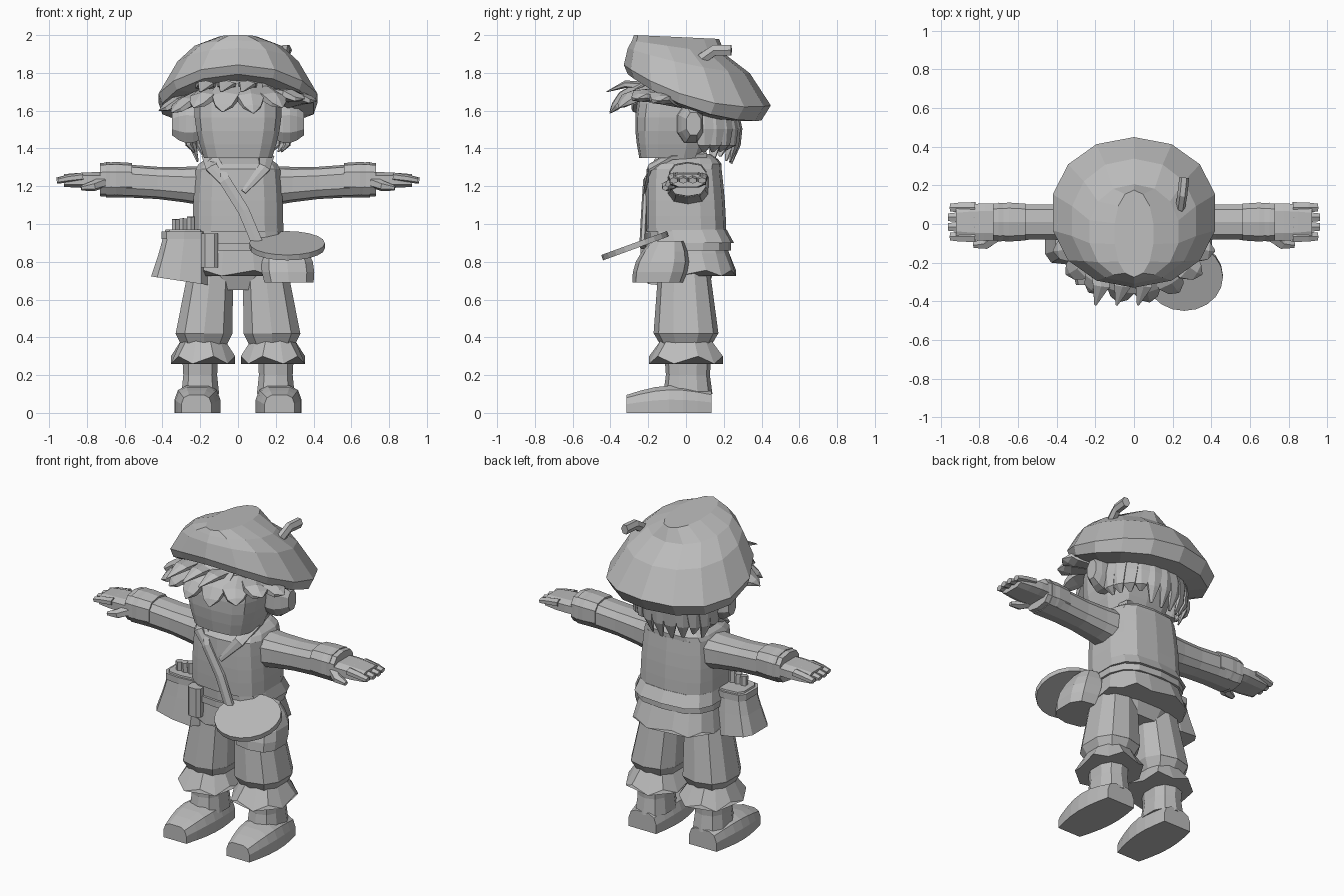
import bpy, bmesh, math, random
from mathutils import Vector

random.seed(4)
cube = bpy.data.objects.get("Cube")
if cube:
    bpy.data.objects.remove(cube, do_unlink=True)

shade = 0.5
grey = bpy.data.materials.new("plain grey")
grey.use_nodes = True
grey.diffuse_color = (shade, shade, shade, 1)
grey.node_tree.nodes["Principled BSDF"].inputs["Base Color"].default_value = (shade, shade, shade, 1)


def skin(name, rings, side=1):
    """Join equal-length rings of points into a closed, flat-shaded solid."""
    bm = bmesh.new()
    loops = [[bm.verts.new((p[0] * side, p[1], p[2])) for p in ring] for ring in rings]
    for lower, upper in zip(loops, loops[1:]):
        for i in range(len(lower)):
            bm.faces.new((lower[i - 1], lower[i], upper[i], upper[i - 1]))
    bm.faces.new(loops[0])
    bm.faces.new(loops[-1])
    bmesh.ops.recalc_face_normals(bm, faces=bm.faces)
    mesh = bpy.data.meshes.new(name)
    bm.to_mesh(mesh)
    bm.free()
    mesh.materials.append(grey)
    obj = bpy.data.objects.new(name, mesh)
    bpy.context.collection.objects.link(obj)
    return obj


def outline(count, power):
    """Unit rounded-square outline."""
    points = []
    for i in range(count):
        angle = (i + 0.5) * math.tau / count
        points.append([math.copysign(abs(f(angle)) ** power, f(angle)) for f in (math.cos, math.sin)])
    widest = max(p[0] for p in points)
    return [(u / widest, v / widest) for u, v in points]


def barrel(name, axis, start, end, centre, size, taper=1, bulge=0, shift=(0, 0),
           steps=4, count=12, power=0.7, side=1):
    """Tapered, swollen solid along an axis; centre and half size are on the other two axes."""
    rings = []
    for step in range(steps + 1):
        t = step / steps
        scale = 1 + (taper - 1) * t + bulge * math.sin(math.pi * t)
        ring = []
        for u, v in outline(count, power):
            point = [centre[0] + shift[0] * t + u * size[0] * scale,
                     centre[1] + shift[1] * t + v * size[1] * scale]
            point.insert("xyz".index(axis), start + (end - start) * t)
            ring.append(point)
        rings.append(ring)
    return skin(name, rings, side)


def sweep(name, path, width, tip=1, flat=0.4, hint=(0, -1, 0), side=1):
    """Flattened tube along a path, narrowing to the tip; the hint faces its thin side."""
    path = [Vector(p) for p in path]
    last = len(path) - 1
    rings = []
    for i, point in enumerate(path):
        along = (path[min(i + 1, last)] - path[max(i - 1, 0)]).normalized()
        across = along.cross(Vector(hint)).normalized()
        out = across.cross(along)
        reach = width * (1 - (1 - tip) * (i / last) ** 2)
        rings.append([point + (across * u + out * v * flat) * reach for u, v in outline(6, 1)])
    return skin(name, rings, side)


def zigzag(obj, low, high, depth):
    """Ragged hem: move alternate vertices between two heights up and down."""
    for i, vertex in enumerate(obj.data.vertices):
        if low < vertex.co.z < high:
            vertex.co.z += depth * (-1) ** i


# Beret: tilted rings from a front point to a back point, with a half width and a sag at the sides
beret_rings = []
for front_y, front_z, back_y, back_z, half_width, sag in (
        (-0.25, 1.77, 0.25, 1.55, 0.3, 0.05), (-0.3, 1.79, 0.39, 1.55, 0.4, 0.06),
        (-0.32, 1.84, 0.44, 1.63, 0.42, 0.07), (-0.3, 1.93, 0.33, 1.8, 0.32, 0.02),
        (-0.28, 1.97, 0.2, 1.9, 0.23, 0), (-0.27, 2, 0.17, 1.98, 0.1, 0)):
    front, back = Vector((0, front_y, front_z)), Vector((0, back_y, back_z))
    beret_rings.append([front.lerp(back, (v + 1) / 2) + Vector((u * half_width, 0, -sag * u * u))
                        for u, v in outline(14, 0.95)])
skin("beret", beret_rings)
sweep("beret_stem", [(0.2, 0.05, 1.83), (0.24, 0.09, 1.88), (0.25, 0.15, 1.92), (0.26, 0.24, 1.92)],
      width=0.028, flat=0.8, hint=(1, 0, 0))

# Head and neck
barrel("head", "z", 1.35, 1.78, centre=(0, -0.08), size=(0.18, 0.165), taper=1.15, bulge=0.2,
       shift=(0, 0.05), steps=6, count=14, power=0.6)
barrel("neck", "z", 1.25, 1.42, centre=(0, -0.01), size=(0.12, 0.1), taper=0.8, steps=1, count=8)

# Broad fringe locks fanning out from under the beret, with small curls above
for i in range(8):
    angle = math.radians(22 * i - 77)
    dx, dy = math.sin(angle), -math.cos(angle)
    root = Vector((0.24 * dx, 0.17 * dy - 0.04, 1.76 - 0.1 * abs(dx)))
    tip = Vector((0.43 * dx, 0.35 * dy - 0.06, random.uniform(1.58, 1.67)))
    middle = root.lerp(tip, 0.55) + Vector((0, -0.02, 0.01))
    sweep(f"fringe_lock_{i + 1}", [root, middle, middle.lerp(tip, 0.6), tip],
          width=0.08, tip=0.05, hint=(dx, dy, 0.6))
for i in range(3):
    x = 0.11 * i - 0.17
    sweep(f"fringe_curl_{i + 1}", [(x, -0.22, 1.73), (x, -0.32, 1.74), (x - 0.03, -0.42, 1.7)],
          width=0.055, tip=0.1, hint=(0, -0.4, 1))

# Back hair hanging round the nape
for i in range(11):
    angle = math.radians(17 * i - 85)
    dx, dy = math.sin(angle), math.cos(angle)
    sweep(f"back_lock_{i + 1}",
          [(dx * reach, 0.08 + dy * (reach - 0.07), z) for reach, z in (
              (0.23, 1.62), (0.26, 1.5), (0.26, 1.42), (0.23, random.uniform(1.31, 1.4)))],
          width=0.055, tip=0.15, flat=0.5, hint=(dx, dy, 0))

# Jacket with a flared hem, tunic skirt, belt and hips
barrel("jacket", "z", 0.96, 1.29, centre=(0, 0), size=(0.24, 0.21), taper=0.93,
       shift=(0, -0.01), bulge=0.02, count=14, power=0.65)
barrel("jacket_hem", "z", 0.9, 0.97, centre=(0, 0.025), size=(0.26, 0.225), taper=0.92,
       shift=(0, -0.02), steps=1, count=14, power=0.65)
barrel("shoulders", "z", 1.29, 1.37, centre=(0, -0.01), size=(0.223, 0.195), taper=0.5,
       bulge=0.12, shift=(0, 0.04), steps=3, count=14, power=0.65)
skirt = barrel("tunic_skirt", "z", 0.74, 0.95, centre=(0, 0.03), size=(0.27, 0.235), taper=0.82,
               shift=(0, -0.03), steps=2, count=16)
zigzag(skirt, 0.7, 0.75, depth=0.015)
barrel("belt", "z", 0.86, 0.9, centre=(0, 0.01), size=(0.255, 0.225), steps=1, count=14)
barrel("hips", "z", 0.65, 0.82, centre=(0, 0), size=(0.17, 0.11), taper=1.3, bulge=0.15, steps=2)
barrel("belt_pouch", "z", 0.77, 0.95, centre=(-0.15, -0.2), size=(0.045, 0.04), steps=1, count=8)
sweep("shoulder_strap", [(-0.15, 0, 1.37), (-0.13, -0.15, 1.34), (-0.07, -0.21, 1.23),
                         (0.03, -0.22, 1.07), (0.11, -0.23, 0.88)], width=0.03, flat=0.5)

for side, word in ((1, "left"), (-1, "right")):
    # Ear and collar lapel
    barrel(word + "_ear", "x", 0.2, 0.35, centre=(0.01, 1.53), size=(0.055, 0.085), taper=0.7,
           bulge=0.35, shift=(0.03, 0), count=8, power=0.9, side=side)
    sweep(word + "_lapel", [(0.1, 0.1, 1.37), (0.15, -0.08, 1.36), (0.14, -0.19, 1.3), (0.03, -0.22, 1.17)],
          width=0.045, tip=0.3, hint=(0.3, -0.7, 0.6), side=side)

    # Sleeve, cuff and hand
    barrel(word + "_sleeve", "x", 0.15, 0.7, centre=(0.01, 1.2), size=(0.115, 0.105), taper=0.87,
           bulge=-0.15, shift=(0, 0.035), count=10, side=side)
    barrel(word + "_cuff", "x", 0.56, 0.73, centre=(0.01, 1.235), size=(0.095, 0.085), bulge=0.06,
           steps=2, count=10, side=side)
    barrel(word + "_palm", "x", 0.7, 0.92, centre=(0.01, 1.235), size=(0.095, 0.04), taper=0.85,
           shift=(0, -0.005), bulge=0.08, steps=3, count=8, power=0.6, side=side)
    for i in range(4):
        y = 0.05 * i - 0.065
        length = 0.12 if i in (1, 2) else 0.11
        sweep(f"{word}_finger_{i + 1}", [(0.82, y, 1.25), (0.9, y, 1.24), (0.84 + length, y, 1.23)],
              width=0.028, tip=0.7, flat=0.7, hint=(0, 0, 1), side=side)
    sweep(word + "_thumb", [(0.72, -0.06, 1.22), (0.77, -0.1, 1.2), (0.83, -0.11, 1.19)],
          width=0.035, tip=0.4, flat=0.8, hint=(0, 0, 1), side=side)

    # Trouser leg with a gathered knee and a ragged frill
    barrel(word + "_trouser_leg", "z", 0.42, 0.75, centre=(0.18, 0), size=(0.15, 0.165), taper=0.8,
           shift=(-0.035, -0.01), count=10, power=0.8, side=side)
    barrel(word + "_trouser_gather", "z", 0.36, 0.42, centre=(0.18, 0), size=(0.12, 0.13), taper=1.26,
           steps=1, count=10, power=0.8, side=side)
    frill = barrel(word + "_trouser_frill", "z", 0.28, 0.38, centre=(0.185, 0), size=(0.17, 0.195),
                   taper=0.7, steps=1, power=0.85, side=side)
    zigzag(frill, 0.2, 0.3, depth=0.02)

    # Boot with a rounded toe and a flat sole
    barrel(word + "_boot_shaft", "z", 0.1, 0.3, centre=(0.2, 0.01), size=(0.1, 0.125), taper=0.95,
           bulge=-0.08, steps=2, count=10, power=0.8, side=side)
    foot = barrel(word + "_boot_foot", "y", -0.315, 0.135, centre=(0.22, 0), size=(0.08, 0.095), taper=1.2,
                  bulge=0.42, shift=(-0.01, 0), steps=6, power=0.55, side=side)
    for vertex in foot.data.vertices:
        vertex.co.z = max(vertex.co.z, 0)

# Paint board at the left hip, dipping towards the front
bpy.ops.mesh.primitive_cylinder_add(vertices=20, radius=1, depth=1, location=(0.26, -0.27, 0.885),
                                    rotation=(math.radians(20), 0, 0))
board = bpy.context.object
board.name = "paint_board"
board.scale = (0.2, 0.185, 0.03)
board.data.materials.append(grey)

# Hip bags, and the tools standing in the right one
barrel("left_bag", "z", 0.69, 0.91, centre=(0.27, -0.15), size=(0.13, 0.13), taper=0.65, bulge=0.22,
       shift=(-0.02, 0.05), count=10)
right_bag = barrel("right_bag", "z", 0.7, 0.97, centre=(-0.31, -0.08), size=(0.15, 0.13), taper=0.7,
                   shift=(0.03, 0), steps=2, count=10, power=0.5)
for vertex in right_bag.data.vertices:
    if vertex.co.z < 0.8:
        vertex.co.z -= 0.15 * (vertex.co.x + 0.31)
barrel("right_bag_rim", "z", 0.92, 0.96, centre=(-0.285, -0.08), size=(0.12, 0.105),
       steps=1, count=10, power=0.5)
for i in range(3):
    x = 0.04 * i - 0.33
    sweep(f"tool_{i + 1}", [(x, -0.1, 0.85), (x, -0.11, random.uniform(1.02, 1.05))], width=0.02, flat=1)
